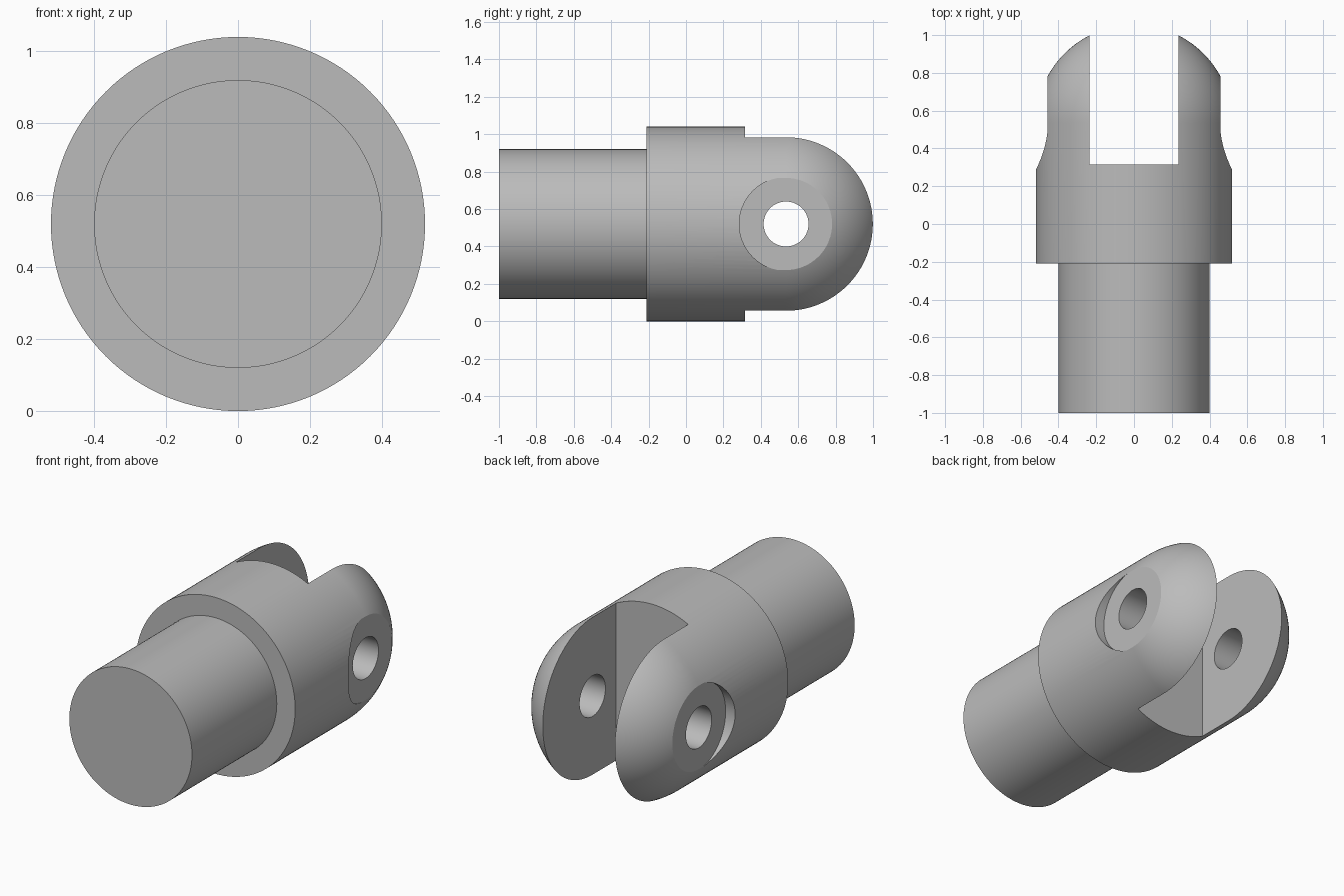
import bpy, math
from mathutils import Matrix, Vector

cube = bpy.data.objects.get("Cube")
if cube:
    bpy.data.objects.remove(cube, do_unlink=True)

AXIS_Z = 0.52      # height of the long axis
R = 0.52           # body and dome radius
PIN_Y = 0.535      # pin centre, also the dome centre
SEGS = 128

steel = bpy.data.materials.new("grey_steel")
steel.use_nodes = True
grey = (0.5, 0.5, 0.5, 1)
steel.diffuse_color = grey
steel.node_tree.nodes["Principled BSDF"].inputs["Base Color"].default_value = grey


def lathe(name, profile):
    """Revolve (y, radius) points around the long axis; ends at radius 0 become poles."""
    verts, faces, rings = [], [], []
    for y, r in profile:
        count = SEGS if r > 0 else 1
        rings.append((len(verts), count))
        for i in range(count):
            a = math.tau * i / SEGS
            verts.append((r * math.sin(a), y, AXIS_Z + r * math.cos(a)))
    for (a, na), (b, nb) in zip(rings, rings[1:]):
        for i in range(SEGS):
            j = (i + 1) % SEGS
            quad = [a + i % na, a + j % na, b + j % nb, b + i % nb]
            faces.append(list(dict.fromkeys(quad)))
    mesh = bpy.data.meshes.new(name)
    mesh.from_pydata(verts, [], faces)
    obj = bpy.data.objects.new(name, mesh)
    bpy.context.collection.objects.link(obj)
    return obj


def cross_cylinder(name, radius, x0, x1):
    """Cylinder lying along x through the pin centre."""
    bpy.ops.mesh.primitive_cylinder_add(
        vertices=96, radius=radius, depth=x1 - x0,
        location=((x0 + x1) / 2, PIN_Y, AXIS_Z), rotation=(0, math.pi / 2, 0))
    bpy.context.object.name = name
    return bpy.context.object


# Shank, collar and domed end in one turned piece
dome = [(PIN_Y + R * math.sin(t), R * math.cos(t))
        for t in (math.pi / 2 * i / 32 for i in range(32))]
profile = [(-1, 0), (-1, 0.4), (-0.21, 0.4), (-0.21, R)] + dome + [(PIN_Y + R, 0)]
clevis = lathe("clevis_fork", profile)
clevis.data.materials.append(steel)

# Fork slot, pin hole and the two round seats around the pin hole
bpy.ops.mesh.primitive_cube_add(size=1, location=(0, 0.815, AXIS_Z))
slot = bpy.context.object
slot.name = "slot_cutter"
slot.scale = (0.47, 1, 2)
cutters = [slot, cross_cylinder("pin_hole_cutter", 0.12, -0.8, 0.8)]
for side, x0, x1 in (("left", 0.458, 0.8), ("right", -0.8, -0.458)):
    cutters.append(cross_cylinder(side + "_seat_cutter", 0.25, x0, x1))

# Make the lathe surface face outward before cutting
bpy.ops.object.select_all(action='DESELECT')
clevis.select_set(True)
bpy.context.view_layer.objects.active = clevis
bpy.ops.object.mode_set(mode='EDIT')
bpy.ops.mesh.select_all(action='SELECT')
bpy.ops.mesh.normals_make_consistent(inside=False)
bpy.ops.object.mode_set(mode='OBJECT')

for cutter in cutters:
    cutter.hide_render = True
    mod = clevis.modifiers.new(cutter.name, 'BOOLEAN')
    mod.operation = 'DIFFERENCE'
    mod.solver = 'EXACT'
    mod.object = cutter
    bpy.ops.object.modifier_apply(modifier=mod.name)
for cutter in cutters:
    bpy.data.objects.remove(cutter, do_unlink=True)

bpy.ops.object.shade_smooth_by_angle(angle=math.radians(25))
